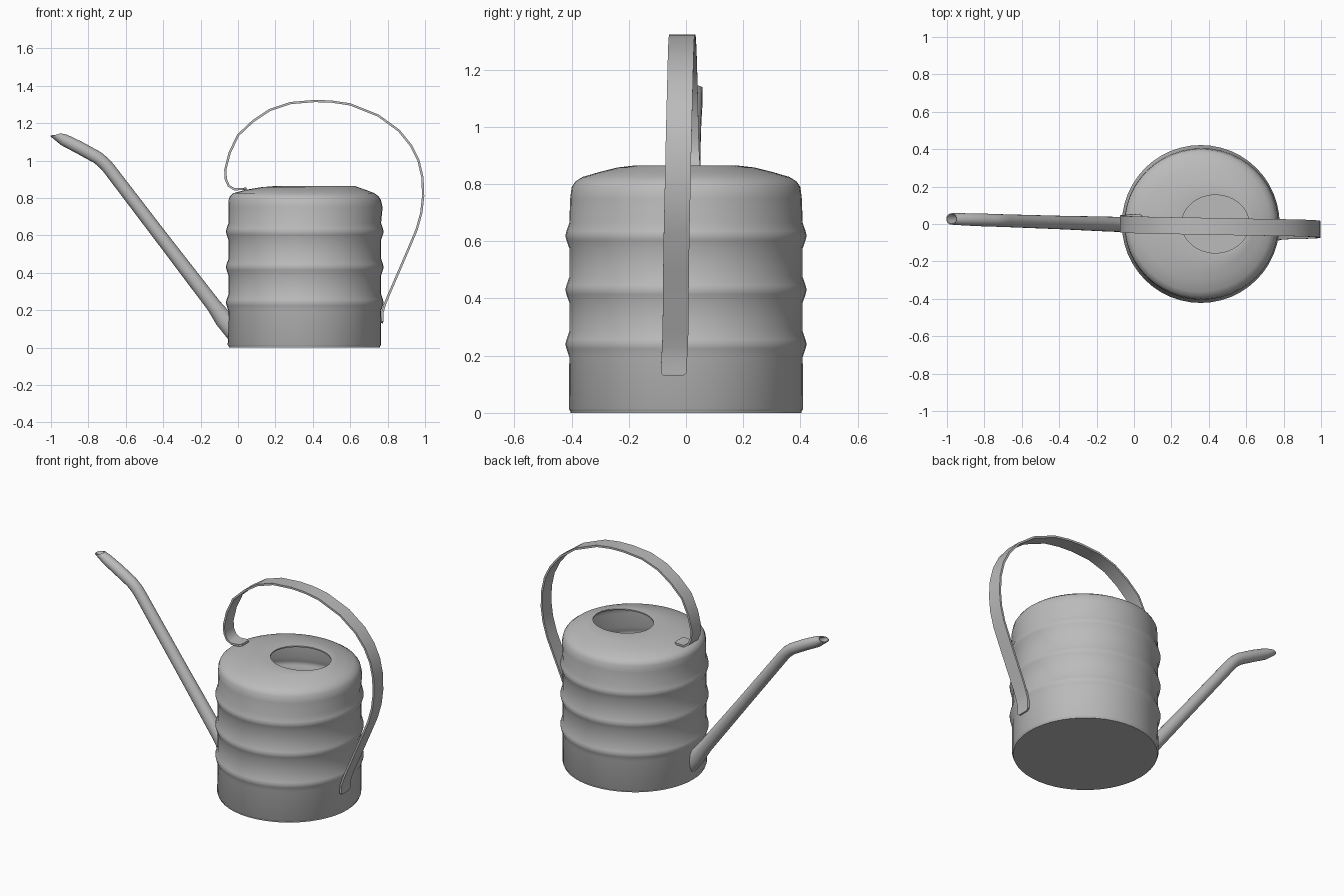
import bpy, bmesh
from math import sin, cos, pi, radians
from mathutils import Vector

if "Cube" in bpy.data.objects:
    bpy.data.objects.remove(bpy.data.objects["Cube"], do_unlink=True)

grey = bpy.data.materials.new("galvanised grey")
grey.use_nodes = True
colour = (0.5, 0.5, 0.5, 1)
grey.diffuse_color = colour
grey.node_tree.nodes["Principled BSDF"].inputs["Base Color"].default_value = colour


def loft(name, rings, cap_start=False, cap_end=False, wall=0.0):
    """Skin a list of equal rings; an optional wall thickens it inward."""
    bm = bmesh.new()
    loops = [[bm.verts.new(p) for p in ring] for ring in rings]
    n = len(loops[0])
    for a, b in zip(loops, loops[1:]):
        for i in range(n):
            j = (i + 1) % n
            bm.faces.new((a[i], a[j], b[j], b[i]))
    if cap_start:
        bm.faces.new(loops[0])
    if cap_end:
        bm.faces.new(loops[-1])
    bmesh.ops.recalc_face_normals(bm, faces=bm.faces)
    mesh = bpy.data.meshes.new(name)
    bm.to_mesh(mesh)
    bm.free()
    mesh.materials.append(grey)
    obj = bpy.data.objects.new(name, mesh)
    bpy.context.collection.objects.link(obj)
    bpy.ops.object.select_all(action='DESELECT')
    obj.select_set(True)
    bpy.context.view_layer.objects.active = obj
    if wall:
        mod = obj.modifiers.new("wall", 'SOLIDIFY')
        mod.thickness, mod.offset = wall, -1
        bpy.ops.object.modifier_apply(modifier=mod.name)
    bpy.ops.object.shade_smooth_by_angle(angle=radians(40))
    return obj


def ellipse(centre, u, v, n):
    return [centre + u * cos(2 * pi * i / n) + v * sin(2 * pi * i / n) for i in range(n)]


def tangent(points, i):
    return (points[min(i + 1, len(points) - 1)] - points[max(i - 1, 0)]).normalized()


# Body: ribbed drum with an off-centre domed top, open at the filler hole
# Each section is z, centre x, radius x, radius y
sections = [(0.005, 0.355, 0.404, 0.404), (0.015, 0.355, 0.41, 0.41)]
for rib in (0.24, 0.43, 0.62):
    for dz, bulge in ((-0.045, 0), (-0.016, 0.01), (0, 0.014), (0.016, 0.01), (0.045, 0)):
        r = 0.408 + bulge
        sections.append((rib + dz, 0.357, r, r))
sections += [(0.75, 0.361, 0.412, 0.405), (0.79, 0.357, 0.407, 0.4),
             (0.808, 0.354, 0.398, 0.388), (0.825, 0.352, 0.378, 0.362),
             (0.843, 0.362, 0.322, 0.3), (0.858, 0.385, 0.255, 0.24),
             (0.865, 0.42, 0.2, 0.18), (0.864, 0.435, 0.18, 0.155)]
loft("body", [ellipse(Vector((cx, 0, z)), Vector((rx, 0, 0)), Vector((0, ry, 0)), 48)
              for z, cx, rx, ry in sections], cap_start=True, wall=0.008)

# Flat underside
loft("underside", [ellipse(Vector((0.355, 0, z)), Vector((0.404, 0, 0)),
                           Vector((0, 0.404, 0)), 48) for z in (0, 0.01)], True, True)

# Spout: bent tube, flared at the body and cut level at the mouth
path = [(-0.035, 0.105), (-0.075, 0.15), (-0.13, 0.225), (-0.4, 0.577), (-0.69, 0.957),
        (-0.715, 0.985), (-0.75, 1.015), (-0.85, 1.07), (-0.93, 1.11), (-0.975, 1.137)]
radii = [0.06, 0.043, 0.034, 0.03, 0.028, 0.028, 0.028, 0.028, 0.026, 0.025]
points = [Vector((x, -0.005 - 0.033 * x, z)) for x, z in path]
rings = []
for i, (p, r) in enumerate(zip(points, radii)):
    t = tangent(points, i)
    if i == 0:
        t = Vector((-1, 0, 0.2)).normalized()
    if i == len(points) - 1:
        t = Vector((-0.1, 0, 1)).normalized()
    side = Vector((0, 1, 0))
    rings.append(ellipse(p, side * min(r, 0.034), side.cross(t) * r, 20))
loft("spout", rings, wall=0.006)

# Handle: flat strap riveted low on the wall, arching over to the top rim
path = [(0.769, 0.13), (0.771, 0.14), (0.773, 0.19), (0.785, 0.23), (0.805, 0.28), (0.9, 0.5),
        (0.955, 0.63), (0.98, 0.72), (0.99, 0.81), (0.986, 0.91), (0.965, 1.0), (0.925, 1.08),
        (0.86, 1.16), (0.75, 1.24), (0.6, 1.3), (0.5, 1.315), (0.41, 1.318), (0.28, 1.307),
        (0.17, 1.27), (0.08, 1.21), (0.0, 1.135), (-0.045, 1.04), (-0.068, 0.95),
        (-0.065, 0.9), (-0.05, 0.865), (-0.02, 0.846), (0.03, 0.848), (0.045, 0.85)]
points = []
for i, (x, z) in enumerate(path):
    y = -0.045 + 0.055 * i / (len(path) - 1)
    points.append(Vector((x, y, z)))
rings = []
for i, p in enumerate(points):
    t = tangent(points, i)
    half = 0.045
    if i in (0, len(points) - 1):
        half = 0.032
    side = Vector((0, half, 0))
    thick = Vector((0, 1, 0)).cross(t).normalized() * 0.006
    rings.append([p + side + thick, p - side + thick, p - side - thick, p + side - thick])
loft("handle", rings, True, True)
